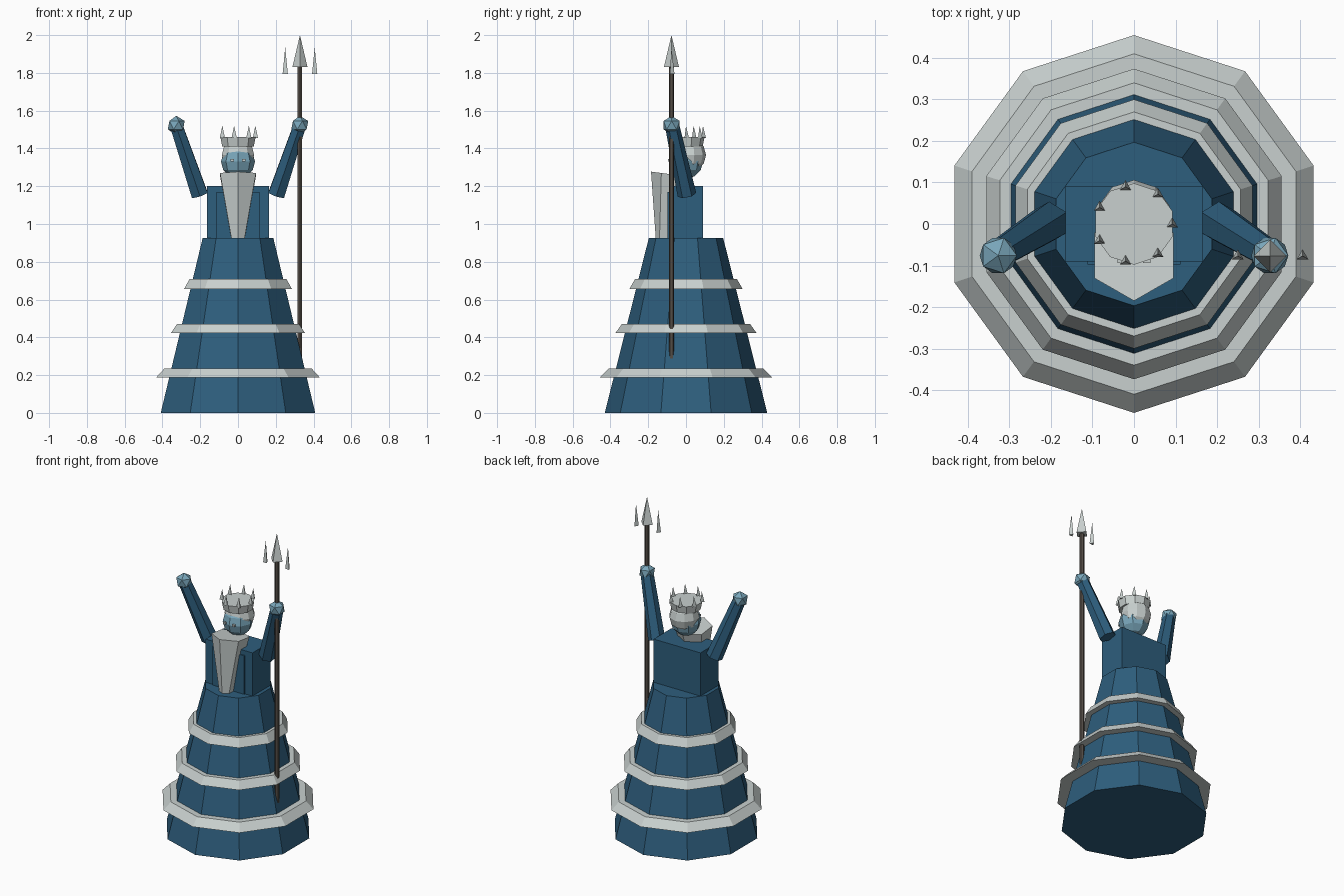
import bpy, bmesh, math
from mathutils import Vector, Matrix

if "Cube" in bpy.data.objects:
    bpy.data.objects.remove(bpy.data.objects["Cube"])


def mat(name, rgb):
    m = bpy.data.materials.new(name)
    m.diffuse_color = (*rgb, 1)
    m.use_nodes = True
    m.node_tree.nodes["Principled BSDF"].inputs["Base Color"].default_value = m.diffuse_color
    return m


ROBE = mat("deep_blue", (0.027, 0.112, 0.205))
TRIM = mat("pale_grey", (0.58, 0.63, 0.62))
SKIN = mat("light_blue", (0.19, 0.38, 0.49))
WOOD = mat("dark_wood", (0.085, 0.072, 0.06))


def finish(name, bm, material):
    bmesh.ops.recalc_face_normals(bm, faces=bm.faces)
    me = bpy.data.meshes.new(name)
    bm.to_mesh(me)
    bm.free()
    me.materials.append(material)
    ob = bpy.data.objects.new(name, me)
    bpy.context.collection.objects.link(ob)
    return ob


def cone(name, a, b, r1, r2, sides, material):
    """Tapered prism from point a to point b, first corner facing +y."""
    a, b = Vector(a), Vector(b)
    bm = bmesh.new()
    rot = Vector((0, 0, 1)).rotation_difference(b - a).to_matrix()
    rings = []
    for p, r in ((a, r1), (b, r2)):
        if r == 0:
            rings.append([bm.verts.new(p)])
            continue
        ring = []
        for i in range(sides):
            t = 2 * math.pi * i / sides
            ring.append(bm.verts.new(p + rot @ Vector((r * math.sin(t), r * math.cos(t), 0))))
        bm.faces.new(ring)
        rings.append(ring)
    lo, hi = rings
    for i in range(sides):
        j = (i + 1) % sides
        bm.faces.new([lo[i], lo[j], hi[0]] if len(hi) == 1 else [lo[i], lo[j], hi[j], hi[i]])
    return finish(name, bm, material)


def box(name, center, size, material):
    bm = bmesh.new()
    bmesh.ops.create_cube(bm, size=1, matrix=Matrix.Translation(center) @ Matrix.Diagonal((*size, 1)))
    return finish(name, bm, material)


def ball(name, center, r, u, v, material):
    bm = bmesh.new()
    bmesh.ops.create_uvsphere(bm, u_segments=u, v_segments=v, radius=r, matrix=Matrix.Translation(center))
    return finish(name, bm, material)


# Robe skirt with three flared bands
cone("skirt", (0, 0, 0), (0, 0, 0.925), 0.43, 0.197, 10, ROBE)
for z1, z2, r1, r2 in ((0.188, 0.235, 0.455, 0.41), (0.422, 0.47, 0.374, 0.34), (0.656, 0.708, 0.30, 0.27)):
    cone("skirt_band", (0, 0, z1), (0, 0, z2), r1, r2, 10, TRIM)

# Torso and chest plate
box("torso", (0, 0, 1.05), (0.33, 0.18, 0.30), ROBE)
box("chest_plate", (0, -0.092, 1.035), (0.225, 0.012, 0.27), ROBE)

# Beard, head, hair, eyes
cone("beard", (0, -0.123, 0.90), (0, -0.076, 1.263), 0.036, 0.11, 6, TRIM)
ball("head", (0, 0, 1.33), 0.09, 8, 6, SKIN)
ball("hair", (0, 0.016, 1.365), 0.09, 10, 6, TRIM)
for s in (-1, 1):
    box("eye", (s * 0.031, -0.088, 1.338), (0.018, 0.012, 0.012), TRIM)

# Crown with seven points
cone("crown", (0, 0, 1.41), (0, 0, 1.46), 0.088, 0.098, 10, TRIM)
for i in range(7):
    t = 2 * math.pi * i / 7
    x, y = 0.092 * math.cos(t), 0.092 * math.sin(t)
    cone("crown_point", (x, y, 1.455), (x, y, 1.52), 0.016, 0, 3, TRIM)

# Raised arms and hands
for s in (-1, 1):
    cone("arm", (s * 0.203, 0.005, 1.155), (s * 0.325, -0.072, 1.515), 0.05, 0.038, 6, ROBE)
    bm = bmesh.new()
    bmesh.ops.create_icosphere(bm, subdivisions=1, radius=0.05,
                               matrix=Matrix.Translation((s * 0.327, -0.076, 1.523)))
    finish("hand", bm, SKIN)

# Three-pronged spear
SX, SY = 0.328, -0.077
cone("spear_shaft", (SX, SY, 0.22), (SX, SY, 1.85), 0.014, 0.014, 6, WOOD)
cone("spear_head", (SX, SY, 1.83), (SX, SY, 2.0), 0.04, 0, 4, TRIM)
for s in (-1, 1):
    cone("spear_prong", (SX + s * 0.078, SY, 1.795), (SX + s * 0.078, SY, 1.935), 0.016, 0, 3, TRIM)
